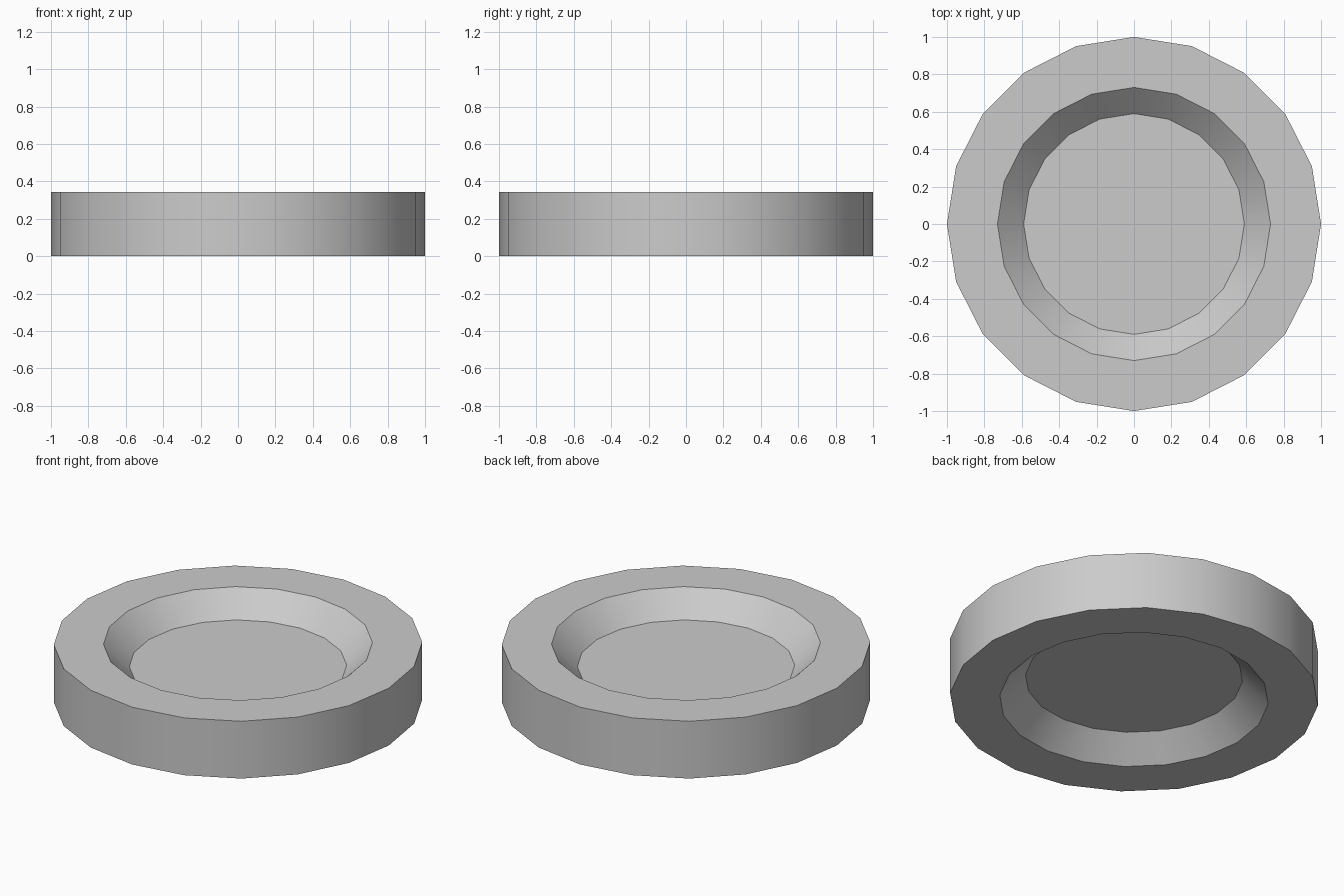
import bpy, bmesh, math

SIDES = 20
HEIGHT = 0.343
DEPTH = 0.134  # depth of the dish on each side

cube = bpy.data.objects.get("Cube")
if cube:
    bpy.data.objects.remove(cube, do_unlink=True)

grey = bpy.data.materials.new("light_grey")
grey.use_nodes = True
colour = (0.6, 0.6, 0.6, 1)
grey.diffuse_color = colour
grey.node_tree.nodes["Principled BSDF"].inputs["Base Color"].default_value = colour


def ring(bm, radius, z):
    """Add a ring of vertices at one height."""
    step = math.tau / SIDES
    return [bm.verts.new((radius * math.cos(i * step), radius * math.sin(i * step), z))
            for i in range(SIDES)]


# Profile from the lower floor, round the rim, to the upper floor
profile = [(0.59, DEPTH), (0.73, 0), (1, 0),
           (1, HEIGHT), (0.73, HEIGHT), (0.59, HEIGHT - DEPTH)]

bm = bmesh.new()
rings = [ring(bm, r, z) for r, z in profile]
for a, b in zip(rings, rings[1:]):
    for i in range(SIDES):
        j = (i + 1) % SIDES
        bm.faces.new((a[i], a[j], b[j], b[i]))

# Dish floors
bm.faces.new(rings[0][::-1])
bm.faces.new(rings[-1])
bmesh.ops.recalc_face_normals(bm, faces=bm.faces)

mesh = bpy.data.meshes.new("wheel_disc")
bm.to_mesh(mesh)
bm.free()
mesh.materials.append(grey)
disc = bpy.data.objects.new("wheel_disc", mesh)
bpy.context.collection.objects.link(disc)

# Smooth round the sides, sharp at the rims
bpy.ops.object.select_all(action="DESELECT")
disc.select_set(True)
bpy.context.view_layer.objects.active = disc
bpy.ops.object.shade_smooth_by_angle(angle=math.radians(30))
